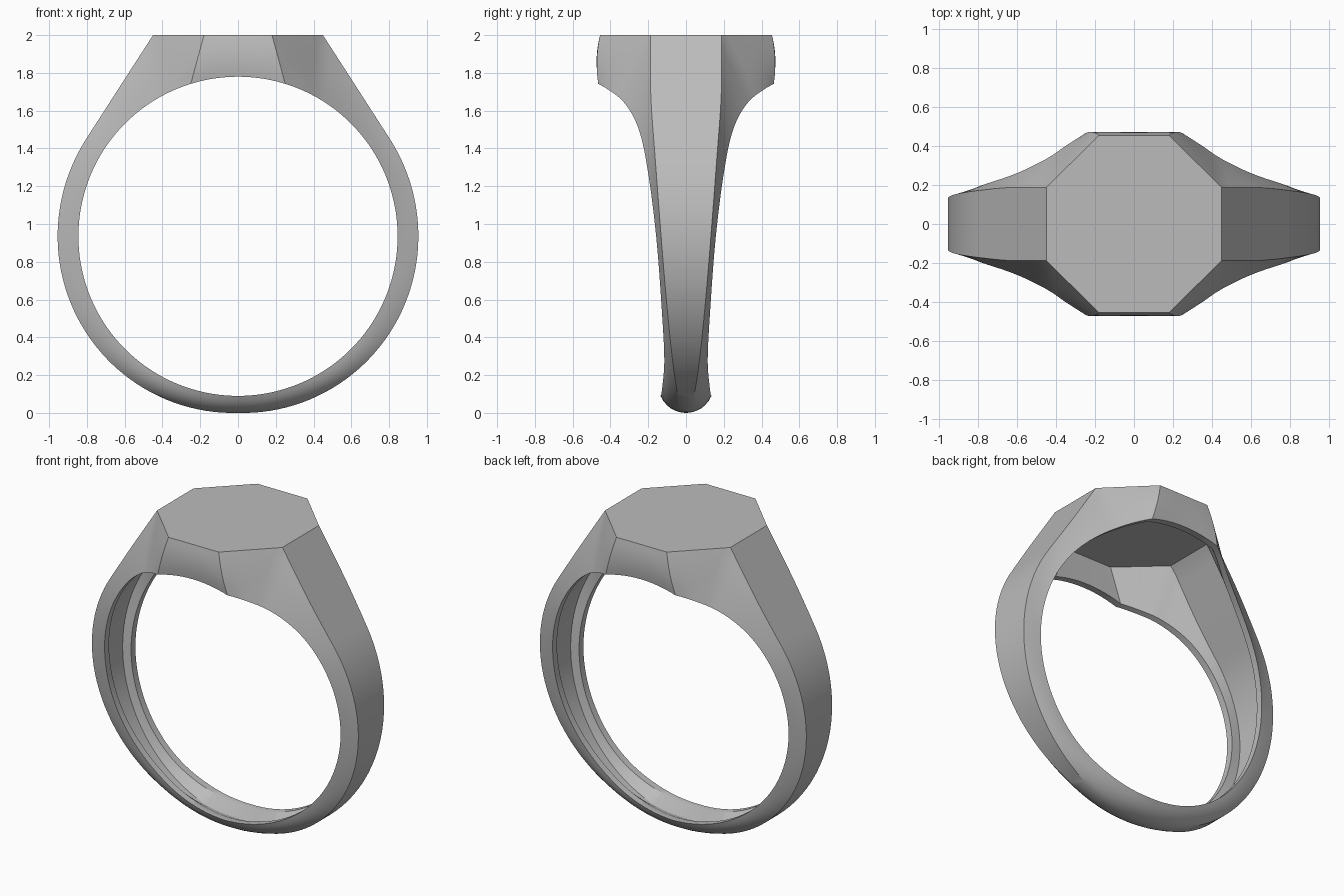
import bpy, bmesh, math
from mathutils import Vector

cube = bpy.data.objects.get("Cube")
if cube:
    bpy.data.objects.remove(cube)

CENTRE = 0.935      # height of the finger hole centre
HOLE = 0.845        # finger hole radius
BAND = 0.955        # outer band radius
TOP = 2.0
WALL = 0.05
BULGE_STEPS = 6

# Profiles along the band: (degrees from the top, value)
edge_width = [(17.2, .465), (24, .405), (32, .335), (45, .262), (60, .215), (90, .158),
              (120, .126), (141, .115), (160, .125), (180, .135)]
crease_width = [(22.9, .187), (40, .187), (60, .168), (90, .132), (124, .085), (150, .047), (180, .002)]
bulge_size = [(0, .012), (17.2, .012), (30, .002), (110, .002), (150, .012), (180, .024)]


def sample(knots, a):
    """Smooth interpolation through knots (cubic Hermite)."""
    a = min(max(a, knots[0][0]), knots[-1][0])

    def slope(i):
        p, q = knots[max(i - 1, 0)], knots[min(i + 1, len(knots) - 1)]
        return (q[1] - p[1]) / (q[0] - p[0])

    for i in range(len(knots) - 1):
        (a0, v0), (a1, v1) = knots[i], knots[i + 1]
        if a <= a1:
            h = a1 - a0
            t = (a - a0) / h
            s = t * t * (3 - 2 * t)
            return (v0 + (v1 - v0) * s + h * t * (1 - t) ** 2 * slope(i)
                    - h * t * t * (1 - t) * slope(i + 1))


def polar(deg, r, y):
    a = math.radians(deg)
    return Vector((r * math.sin(a), y, CENTRE + r * math.cos(a)))


def band_radius(deg):
    """Straight shoulder, then a circle that thins a little underneath."""
    if deg < 57.2:
        return BAND / math.cos(math.radians(57.2 - deg))
    u = max(0, (deg - 90) / 90)
    return BAND - 0.02 * u * u


def section(crease, inner, hollow):
    """Half section: outer crease, bulged side, lip, hollow crease."""
    edge = polar(inner, HOLE, sample(edge_width, inner))
    a = math.radians(inner)
    along = Vector((math.cos(a), 0, -math.sin(a)))
    out = along.cross(edge - crease).normalized() * sample(bulge_size, inner)
    pts = []
    for i in range(BULGE_STEPS + 1):
        t = i / BULGE_STEPS
        pts.append(crease.lerp(edge, t) + out * 4 * t * (1 - t))
    lip = polar(inner, HOLE, edge.y - 0.045)
    return pts + [lip, hollow]


# Sections from the middle of the table, round one side to the bottom
sections = []
SEAM, CORNER = Vector((.18, .455, TOP)), Vector((.45, .187, TOP))
H_SEAM, H_CORNER = Vector((.16, .405, TOP - WALL)), Vector((.42, .165, TOP - WALL))
for i in range(6):
    t = i / 6
    sections.append(section(Vector((SEAM.x * t, SEAM.y, TOP)), 17.2 * t,
                            Vector((H_SEAM.x * t, H_SEAM.y, TOP - WALL))))
for i in range(8):
    t = i / 8
    sections.append(section(SEAM.lerp(CORNER, t), 17.2 + 12.8 * t, H_SEAM.lerp(H_CORNER, t)))
STEPS = 60
for i in range(STEPS + 1):
    t = i / STEPS
    outer, inner = 22.9 + 157.1 * t, 30 + 150 * t
    r, y = band_radius(outer), sample(crease_width, outer)
    hollow = polar(outer, r - WALL, max(y - 0.02, 0.002)) if i else H_CORNER
    sections.append(section(polar(outer, r, y), inner, hollow))

# Close each section across the band and mirror the sections to the other side
def flip(pts, axis):
    return [Vector([-c if k == axis else c for k, c in enumerate(p)]) for p in pts]

loops = [s + flip(s, 1)[::-1] for s in sections]
loops += [flip(s, 0) for s in loops[-2:0:-1]]

bm = bmesh.new()
rings = [[bm.verts.new(p) for p in loop] for loop in loops]
for j, ring in enumerate(rings):
    nxt = rings[(j + 1) % len(rings)]
    for k in range(len(ring)):
        m = (k + 1) % len(ring)
        bm.faces.new((ring[k], ring[m], nxt[m], nxt[k]))
bmesh.ops.remove_doubles(bm, verts=bm.verts, dist=0.0005)
bmesh.ops.recalc_face_normals(bm, faces=bm.faces)

# Merge the flat table and its underside into single octagons
for height in (TOP, TOP - WALL):
    flat = [f for f in bm.faces if all(abs(v.co.z - height) < 1e-4 for v in f.verts)]
    bmesh.ops.dissolve_faces(bm, faces=flat)

mesh = bpy.data.meshes.new("signet_ring")
bm.to_mesh(mesh)
bm.free()
ring_obj = bpy.data.objects.new("signet_ring", mesh)
bpy.context.collection.objects.link(ring_obj)

metal = bpy.data.materials.new("grey_metal")
metal.use_nodes = True
colour = (0.5, 0.5, 0.5, 1)
metal.diffuse_color = colour
metal.node_tree.nodes["Principled BSDF"].inputs["Base Color"].default_value = colour
mesh.materials.append(metal)

bpy.ops.object.select_all(action='DESELECT')
ring_obj.select_set(True)
bpy.context.view_layer.objects.active = ring_obj
bpy.ops.object.shade_smooth_by_angle(angle=math.radians(30))
